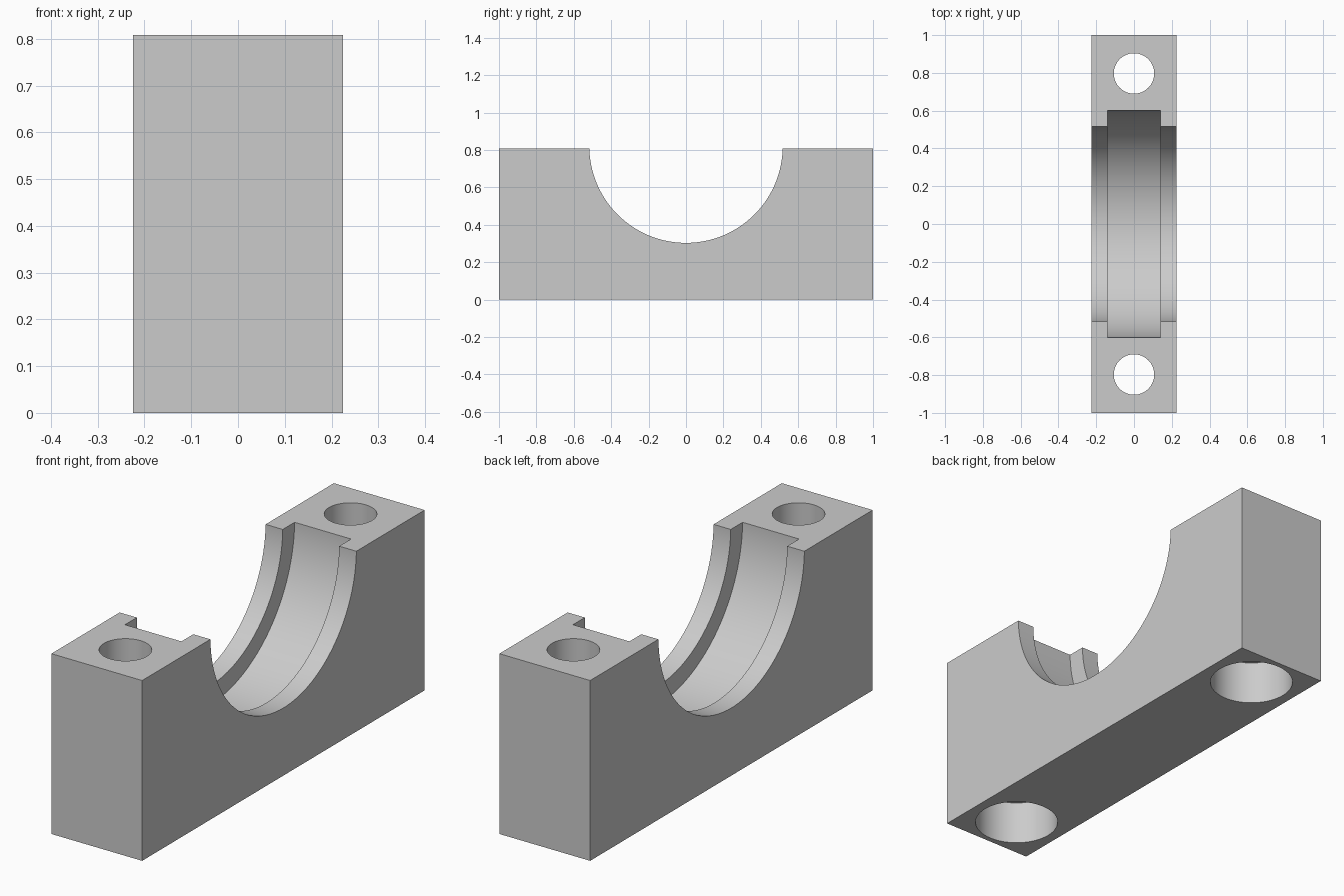
import bpy
import math

LENGTH, WIDTH, HEIGHT = 2.0, 0.45, 0.808
BORE_Z = 0.82            # axis of the bearing bore, just above the top face

default = bpy.data.objects.get("Cube")
if default:
    bpy.data.objects.remove(default, do_unlink=True)

grey = bpy.data.materials.new("plain grey")
grey.use_nodes = True
colour = (0.6, 0.6, 0.6, 1.0)
grey.diffuse_color = colour
grey.node_tree.nodes["Principled BSDF"].inputs["Base Color"].default_value = colour

# Solid block
bpy.ops.mesh.primitive_cube_add(size=1, location=(0, 0, HEIGHT / 2))
block = bpy.context.object
block.name = "bearing_block"
block.scale = (WIDTH, LENGTH, HEIGHT)
bpy.ops.object.transform_apply(location=True, rotation=True, scale=True)
block.data.materials.append(grey)


def cut(name, radius, depth, location, along_x=False, sides=64):
    """Subtract a cylinder from the block, then discard the cutter."""
    turn = (0, math.pi / 2, 0) if along_x else (0, 0, 0)
    bpy.ops.mesh.primitive_cylinder_add(vertices=sides, radius=radius, depth=depth,
                                        location=location, rotation=turn)
    cutter = bpy.context.object
    cutter.name = name
    cutter.hide_render = True
    cutter.data.materials.append(grey)
    bpy.ops.object.select_all(action='DESELECT')
    bpy.context.view_layer.objects.active = block
    block.select_set(True)
    mod = block.modifiers.new(name, 'BOOLEAN')
    mod.operation = 'DIFFERENCE'
    mod.solver = 'EXACT'
    mod.object = cutter
    bpy.ops.object.modifier_apply(modifier=mod.name)
    bpy.data.objects.remove(cutter, do_unlink=True)


# Half-round saddle with a wider groove in its middle
cut("saddle_cutter", 0.517, 1.0, (0, 0, BORE_Z), along_x=True, sides=128)
cut("groove_cutter", 0.601, 0.28, (0, 0, BORE_Z), along_x=True, sides=128)

# Bolt holes with counterbores underneath
for y in (-0.797, 0.797):
    cut("bolt_hole_cutter", 0.107, 2.0, (0, y, HEIGHT / 2))
    cut("counterbore_cutter", 0.179, 0.4, (0, y, 0))

bpy.ops.object.shade_smooth_by_angle(angle=math.radians(30))
